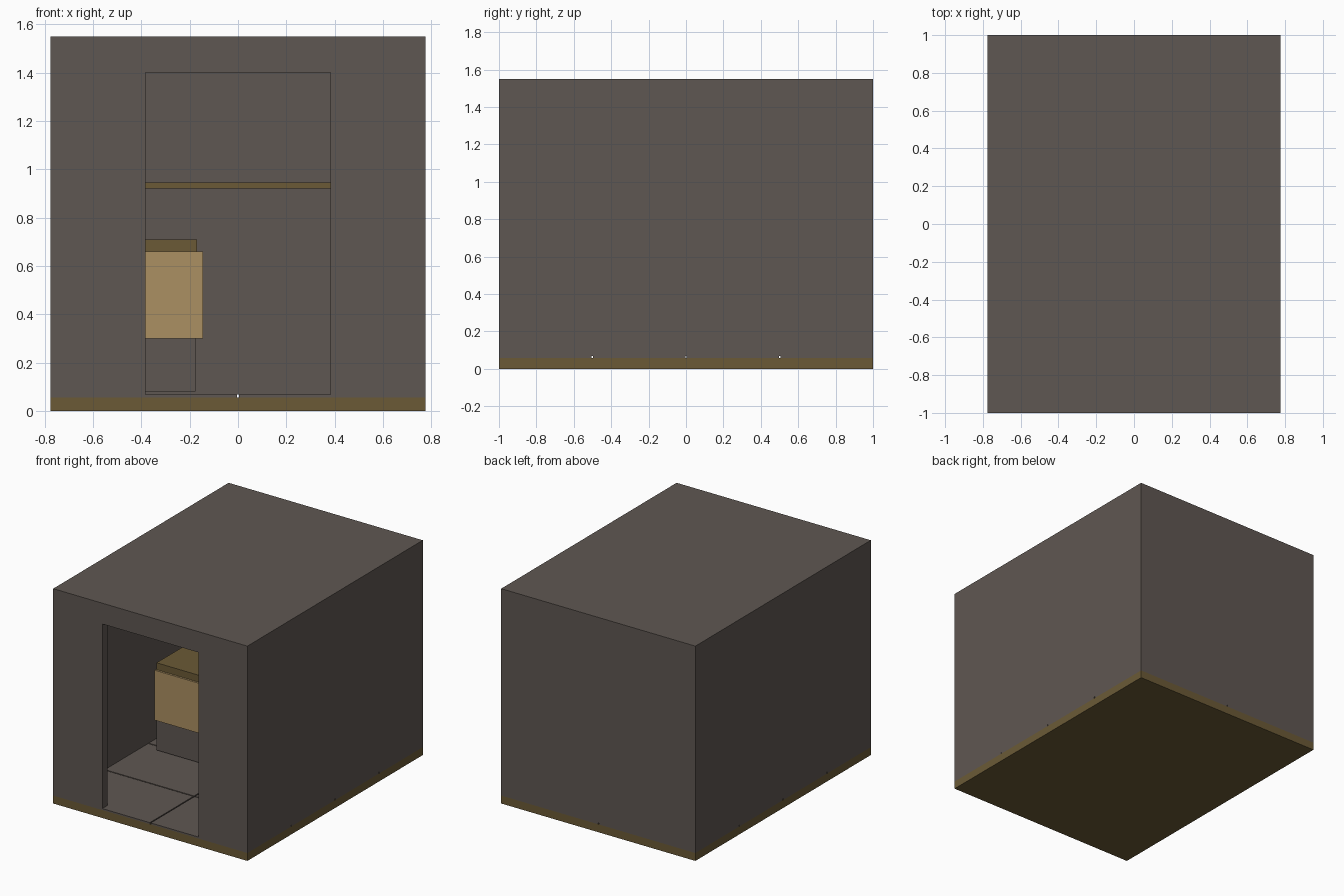
import bpy
import bmesh

cube = bpy.data.objects.get("Cube")
if cube:
    bpy.data.objects.remove(cube, do_unlink=True)


def srgb(value):
    c = value / 255
    return c / 12.92 if c <= 0.04045 else ((c + 0.055) / 1.055) ** 2.4


def material(name, r, g, b):
    mat = bpy.data.materials.new(name)
    mat.use_nodes = True
    colour = (srgb(r), srgb(g), srgb(b), 1)
    mat.diffuse_color = colour
    shader = mat.node_tree.nodes["Principled BSDF"]
    shader.inputs["Base Color"].default_value = colour
    shader.inputs["Roughness"].default_value = 0.9
    return mat


STONE = material("dark stone", 95, 87, 82)
WOOD = material("dark wood", 107, 90, 54)
TAN = material("light wood", 171, 144, 98)


def box(name, mat, xs, ys, zs):
    """Box between two limits on each axis."""
    bm = bmesh.new()
    bmesh.ops.create_cube(bm, size=1)
    for v in bm.verts:
        v.co = [lim[0] if c < 0 else lim[1] for c, lim in zip(v.co, (xs, ys, zs))]
    mesh = bpy.data.meshes.new(name)
    bm.to_mesh(mesh)
    bm.free()
    mesh.materials.append(mat)
    obj = bpy.data.objects.new(name, mesh)
    bpy.context.collection.objects.link(obj)
    return obj


W, D = 0.775, 1.0            # half width and half depth
T = 0.06                     # wall thickness
BASE, FLOOR, EAVES, TOP = 0.057, 0.068, 1.49, 1.55
DOOR, LINTEL = 0.383, 1.4

# Base and roof slabs
box("base_slab", WOOD, (-W, W), (-D, D), (0, BASE))
box("roof_slab", STONE, (-W, W), (-D, D), (EAVES, TOP))

# Floor tiles with narrow joints
gap = 0.004
for i in range(2):
    for j in range(4):
        x, y = -W + i * W, -D + j * D / 2
        box("floor_tile", STONE,
            (x + gap * (i > 0), x + W - gap * (i < 1)),
            (y + gap * (j > 0), y + D / 2 - gap * (j < 3)),
            (BASE, FLOOR))

# Side and back walls
for name, side in (("right_wall", -1), ("left_wall", 1)):
    box(name, STONE, sorted((side * (W - T), side * W)), (-D, D), (FLOOR, EAVES))
box("back_wall", STONE, (T - W, W - T), (D - T, D), (FLOOR, EAVES))

# Front wall: one outline with the doorway notched out, extruded to thickness
inner = W - T
outline = [(-inner, FLOOR), (-DOOR, FLOOR), (-DOOR, LINTEL), (DOOR, LINTEL),
           (DOOR, FLOOR), (inner, FLOOR), (inner, EAVES), (-inner, EAVES)]
bm = bmesh.new()
face = bm.faces.new([bm.verts.new((x, -D, z)) for x, z in outline])
extruded = bmesh.ops.extrude_face_region(bm, geom=[face])["geom"]
bmesh.ops.translate(bm, vec=(0, T, 0),
                    verts=[g for g in extruded if isinstance(g, bmesh.types.BMVert)])
bmesh.ops.recalc_face_normals(bm, faces=bm.faces)
mesh = bpy.data.meshes.new("front_wall")
bm.to_mesh(mesh)
bm.free()
mesh.materials.append(STONE)
bpy.context.collection.objects.link(bpy.data.objects.new("front_wall", mesh))

# Counter: dark body, light cladding and a wooden top
box("counter_body", STONE, (-0.597, -0.175), (-0.076, 0.6), (0.08, 0.3))
box("counter_cladding", TAN, (-0.604, -0.145), (-0.09, 0.61), (0.3, 0.66))
box("counter_top", WOOD, (-0.597, -0.17), (-0.076, 0.6), (0.66, 0.71))

# Shelf along the back wall
box("back_shelf", WOOD, (-0.6, 0.6), (0.74, D - T), (0.92, 0.945))
